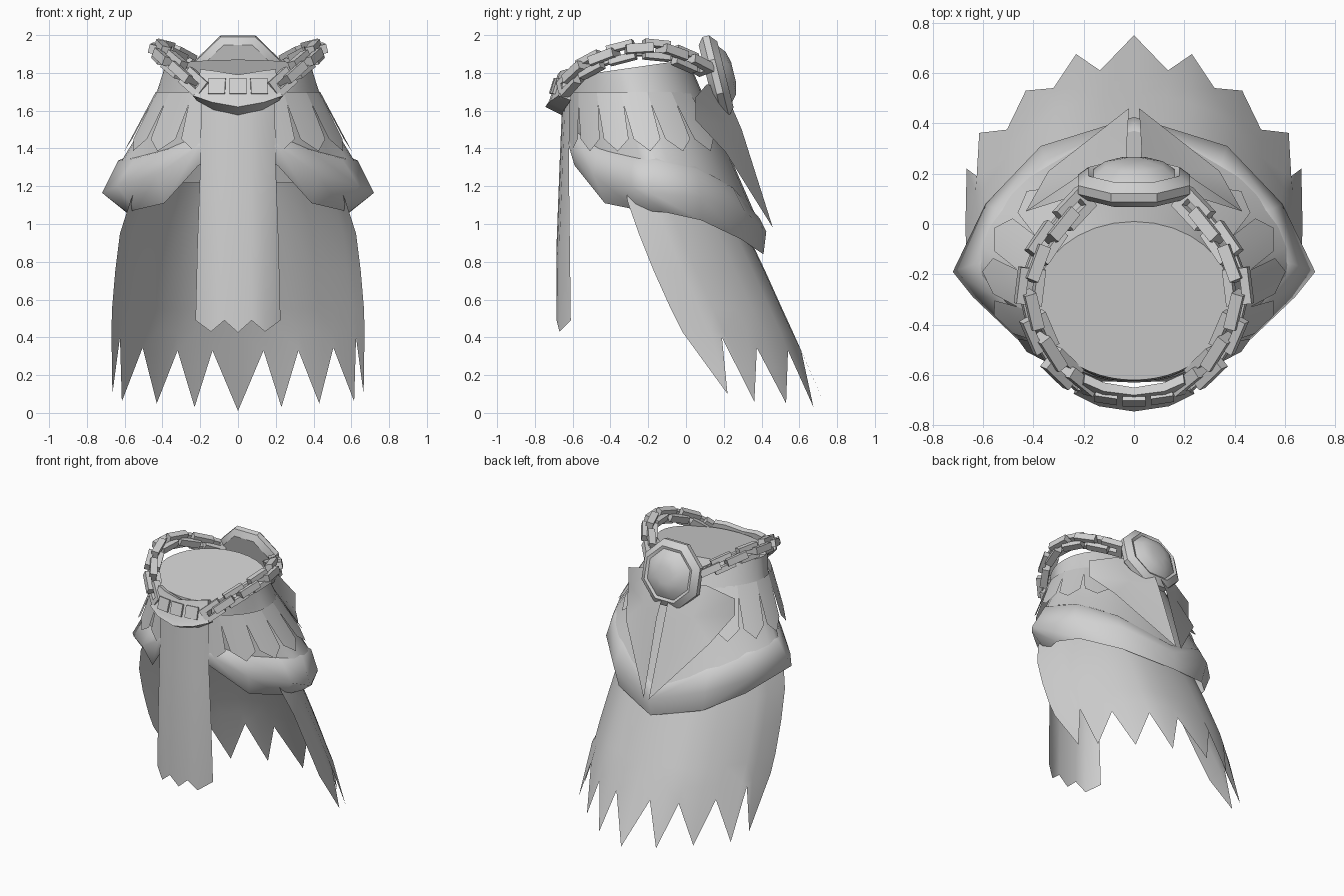
import bpy, bmesh, math
from mathutils import Vector, Matrix

if "Cube" in bpy.data.objects:
    bpy.data.objects.remove(bpy.data.objects["Cube"])

grey = bpy.data.materials.new("cloth_grey")
grey.diffuse_color = (0.64, 0.64, 0.64, 1)
grey.use_nodes = True
grey.node_tree.nodes["Principled BSDF"].inputs["Base Color"].default_value = grey.diffuse_color


def make(name, verts, faces, mirror=True, angle=40):
    """Mesh object, mirrored across x, smooth up to the given angle."""
    me = bpy.data.meshes.new(name)
    me.from_pydata([tuple(v) for v in verts], [], faces)
    bm = bmesh.new()
    bm.from_mesh(me)
    bmesh.ops.recalc_face_normals(bm, faces=bm.faces)
    bm.to_mesh(me)
    bm.free()
    me.materials.append(grey)
    ob = bpy.data.objects.new(name, me)
    bpy.context.collection.objects.link(ob)
    bpy.ops.object.select_all(action='DESELECT')
    ob.select_set(True)
    bpy.context.view_layer.objects.active = ob
    if angle:
        bpy.ops.object.shade_smooth_by_angle(angle=math.radians(angle))
    if mirror:
        m = ob.modifiers.new("mirror", 'MIRROR')
        m.merge_threshold = 0.001
    return ob


def loft(rows, closed=False):
    """Quads between equal-length rows of points."""
    n = len(rows[0])
    faces = []
    for r in range(len(rows) - 1):
        for c in range(n if closed else n - 1):
            d = (c + 1) % n
            faces.append((r * n + c, r * n + d, (r + 1) * n + d, (r + 1) * n + c))
    return [p for row in rows for p in row], faces


def spline(pts, k):
    """Catmull-Rom curve through the points, k steps per span."""
    p = [Vector(q) for q in pts]

    def beyond(a, b):
        return Vector((-b.x, b.y, b.z)) if abs(a.x) < 1e-6 else 2 * a - b
    p = [beyond(p[0], p[1])] + p + [beyond(p[-1], p[-2])]
    out = []
    for i in range(1, len(p) - 2):
        a, b, c, d = p[i - 1:i + 3]
        for j in range(k):
            t = j / k
            out.append(0.5 * (2 * b + (c - a) * t + (2 * a - 5 * b + 4 * c - d) * t * t
                              + (3 * b - a - 3 * c + d) * t ** 3))
    return out + [p[-2]]


def shrink(pts, s, dz):
    return [(x * s, -.1 + (y + .1) * s, z + dz) for x, y, z in pts]


# Rolled sash: top edge, ridge and bottom edge, from front centre to back centre
top = [(0, -.60, 1.5), (.2, -.58, 1.47), (.38, -.47, 1.39), (.55, -.29, 1.345),
       (.635, -.16, 1.335), (.55, .06, 1.29), (.35, .25, 1.19), (0, .39, 1.03)]
ridge = [(0, -.63, 1.45), (.21, -.62, 1.41), (.43, -.49, 1.26), (.64, -.29, 1.2),
         (.72, -.19, 1.165), (.59, .08, 1.14), (.37, .31, 1.07), (0, .425, .96)]
low = [(0, -.60, 1.4), (.21, -.59, 1.31), (.39, -.43, 1.11), (.54, -.26, 1.075),
       (.585, -.1, 1.06), (.54, .08, 1.02), (.34, .29, .92), (0, .41, .84)]
make("rolled_sash", *loft([shrink(top, .93, .02), top, ridge, low]), angle=75)

# Hip body: tilted waist ring lofted down to the top edge of the sash
edge = spline(shrink(top, .97, 0), 3)
angles = spline([(a, 0, 0) for a in (0.0001, 20, 45, 75, 90, 115, 145, 180)], 3)
phis = [math.radians(max(0, a.x)) for a in angles]
phis[0], phis[-1] = 0, math.pi
waist = [Vector((.39 * math.sin(a), -.305 - .315 * math.cos(a), 1.825 - .045 * math.cos(a))) for a in phis]
waist[-1].x = 0
rows = []
for r in range(6):
    f = r / 5
    row = []
    for w, e, a in zip(waist, edge, phis):
        p = w.lerp(e, f)
        b = math.sin(math.pi * f)
        p.x -= .025 * b * math.sin(a)
        p.y -= .02 * b * max(0, math.cos(a))
        row.append(p)
    rows.append(row)
v, f = loft(rows)
f.append(tuple(range(len(waist))))
make("hip_body", v, f)


# Leaf fringe: pointed panels parted by narrow slits
def ring(a, z):
    t = (1.70 - z) / .31
    rx, cy, ry = .435 + .165 * t, -.275 + .085 * t, .355 + .095 * t
    return Vector((rx * math.sin(a), cy - ry * math.cos(a), z))


v, f = [], []
step = math.radians(22.5)
for k in range(1, 7):
    c, h = k * step, step / 2
    n = len(v)
    v += [ring(c - h, 1.70), ring(c, 1.70), ring(c + h, 1.70),
          ring(c - h, 1.63), ring(c, 1.56), ring(c + h, 1.63),
          ring(c - h * .84, 1.45), ring(c, 1.385), ring(c + h * .84, 1.45)]
    f += [tuple(n + i for i in q) for q in
          ((0, 1, 4, 3), (1, 2, 5, 4), (3, 4, 7, 6), (4, 5, 8, 7))]
make("leaf_fringe", v, f)

# Back cape: open arc of cloth ending in long jagged points
cx = (0, .2, .34, .48, .64, .755, .89, .94, 1)
cy = (1, .99, .95, .89, .73, .59, .38, .26, 0)
levels = [(1.22, .53, -.32, .2), (1.12, .57, -.31, .25), (.95, .625, -.25, .325),
          (.75, .65, -.17, .42), (.55, .667, -.08, .51), (.43, .67, -.02, .565)]
rows = [[(xe * a, ye + (yb - ye) * b, z) for a, b in zip(cx, cy)] for z, xe, ye, yb in levels]
rows.append([(0, .75, .01), (.135, .61, .33), (.23, .675, .03), (.32, .54, .33), (.43, .53, .05),
             (.505, .375, .345), (.615, .362, .06), (.625, .19, .4), (.665, .22, .1)])
make("back_cape", *loft(rows), angle=60)

# Hanging front panel with a notched hem
rows = []
for z, w, yc, ye in ((1.66, .195, -.655, -.615), (1.3, .2, -.67, -.62), (.9, .215, -.685, -.615)):
    rows.append([(0, yc, z), (w * .33, yc + .005, z), (w * .66, yc + .015, z), (w, ye, z)])
rows.append([(0, -.685, .425), (.072, -.685, .49), (.143, -.67, .43), (.225, -.61, .49)])
make("front_panel", *loft(rows))

# Curved waist plate with a projecting lower lip
secs = [[(0, -.65, 1.78), (0, -.68, 1.79), (0, -.725, 1.65), (0, -.745, 1.62), (0, -.655, 1.575)],
        [(.12, -.63, 1.80), (.12, -.665, 1.81), (.13, -.71, 1.67), (.14, -.724, 1.645), (.13, -.645, 1.605)],
        [(.195, -.595, 1.81), (.2, -.63, 1.82), (.215, -.665, 1.70), (.24, -.675, 1.68), (.22, -.61, 1.655)]]
v, f = loft(secs, closed=True)
f.append((10, 11, 12, 13, 14))
make("waist_plate", v, f, angle=30)


def box(size, mat):
    pts = [mat @ Vector((x * size[0] / 2, y * size[1] / 2, z * size[2] / 2))
           for x in (-1, 1) for y in (-1, 1) for z in (-1, 1)]
    return pts, [(0, 1, 3, 2), (4, 6, 7, 5), (0, 4, 5, 1), (2, 3, 7, 6), (0, 2, 6, 4), (1, 5, 7, 3)]


# Raised tiles on the waist plate
for name, x, y, turn, mir in (("centre_tile", 0, -.706, 0, False), ("side_tile", .112, -.694, .15, True)):
    m = (Matrix.Translation((x, y, 1.73)) @ Matrix.Rotation(turn, 4, 'Z')
         @ Matrix.Rotation(-.3, 4, 'X'))
    make(name, *box((.09, .015, .085), m), mirror=mir, angle=0)

# Chain: rectangular links, every other one turned a quarter
path = spline([(.2, -.645, 1.72), (.31, -.545, 1.82), (.385, -.41, 1.885), (.415, -.27, 1.92),
               (.375, -.12, 1.915), (.29, 0, 1.87), (.2, .1, 1.82)], 20)
dist = [0]
for a, b in zip(path, path[1:]):
    dist.append(dist[-1] + (b - a).length)
v, f = [], []
count = 10
for i in range(count):
    d = dist[-1] * (i + .4) / count
    j = min(max(1, next(q for q, s in enumerate(dist) if s >= d)), len(path) - 2)
    t = (path[j + 1] - path[j - 1]).normalized()
    out = Vector((path[j].x, path[j].y + .27, .1))
    out = (out - t * out.dot(t)).normalized()
    up = t.cross(out)
    if i % 2:
        out, up = up, -out
    m = Matrix((t, out, up)).transposed().to_4x4()
    m.translation = path[j]
    L, W, B = .073, .052, .035
    pts = []
    for y in (-.024, .024):
        for l, w in ((L, W), (L - B, W - B)):
            pts += [m @ Vector((sx * l, y, sz * w)) for sx, sz in ((-1, -1), (1, -1), (1, 1), (-1, 1))]
    n = len(v)
    v += pts
    for q in range(4):
        r = (q + 1) % 4
        f += [tuple(n + s for s in face) for face in
              ((q, r, r + 4, q + 4), (q + 8, q + 12, r + 12, r + 8),
               (q, q + 8, r + 8, r), (q + 4, r + 4, r + 12, q + 12))]
make("chain", v, f, angle=0)

# Octagonal back medallion with a rim and a domed centre
axis, rise, mid = Vector((0, .97, .24)), Vector((0, -.24, .97)), Vector((0, .16, 1.78))
rows = []
for r, h in ((.2, -.05), (.24, -.02), (.24, .015), (.195, .05), (.175, .042), (.125, .08), (.06, .095)):
    rows.append([mid + axis * h + Vector((1, 0, 0)) * r * math.cos(a) + rise * r * math.sin(a)
                 for a in (math.pi / 8 + k * math.pi / 4 for k in range(8))])
v, f = loft(rows, closed=True)
f += [tuple(range(8)), tuple(range(48, 56))]
make("medallion", v, f, mirror=False, angle=38)

# Paired back flaps meeting in a low point under the medallion
flap = [(.02, .2, 1.72), (.24, .11, 1.74), (.43, .05, 1.67), (.43, .05, 1.55), (.34, .21, 1.38),
        (.02, .46, .98), (.03, .295, 1.5), (.2, .205, 1.53)]
make("back_flap", flap, [(0, 1, 7, 6), (1, 2, 7), (2, 3, 7), (3, 4, 7), (4, 5, 7), (5, 6, 7)], angle=60)
